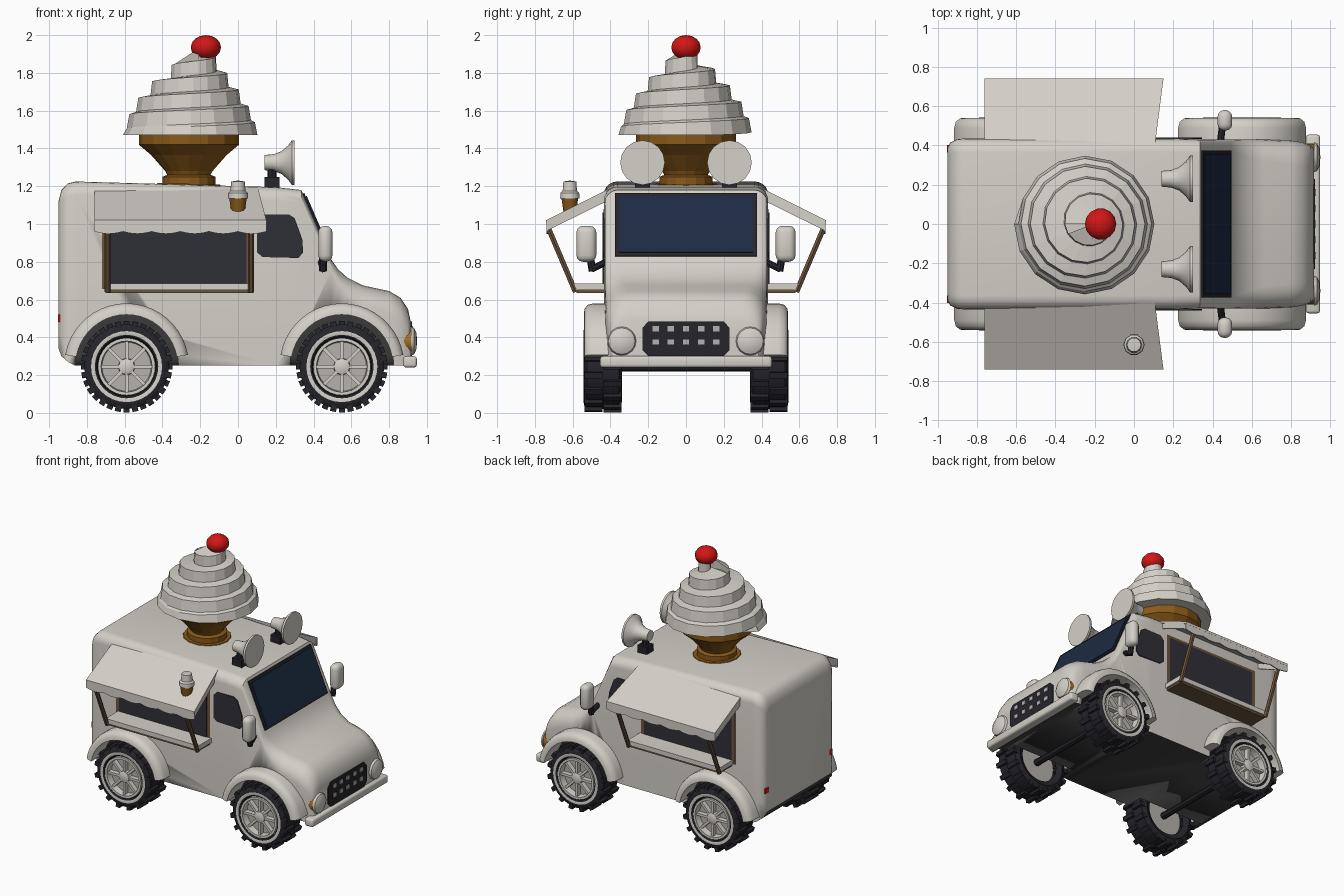
import bpy, bmesh, math
from mathutils import Vector as V, Matrix

cube = bpy.data.objects.get("Cube")
if cube:
    bpy.data.objects.remove(cube)

def paint(name, r, g, b):
    m = bpy.data.materials.new(name)
    m.use_nodes = True
    m.diffuse_color = (r, g, b, 1)
    m.node_tree.nodes["Principled BSDF"].inputs["Base Color"].default_value = (r, g, b, 1)
    return m

WHITE = paint("cream white", .66, .63, .58)
NAVY = paint("navy glass", .012, .024, .055)
DARK = paint("dark glass", .028, .028, .038)
RUBBER = paint("rubber", .018, .018, .024)
CARAMEL = paint("caramel wafer", .25, .1, .01)
WOOD = paint("brown wood", .15, .09, .045)
RED = paint("cherry red", .65, .008, .008)
SILVER = paint("wheel grey", .46, .44, .42)
UNDER = paint("underside grey", .045, .045, .045)
AMBER = paint("amber", .38, .16, .02)

def finish(name, bm, *mats, smooth=False):
    bmesh.ops.recalc_face_normals(bm, faces=bm.faces)
    me = bpy.data.meshes.new(name)
    bm.to_mesh(me)
    bm.free()
    ob = bpy.data.objects.new(name, me)
    bpy.context.collection.objects.link(ob)
    for m in mats:
        me.materials.append(m)
    if smooth:
        bpy.ops.object.select_all(action='DESELECT')
        ob.select_set(True)
        bpy.context.view_layer.objects.active = ob
        bpy.ops.object.shade_smooth_by_angle(angle=math.radians(40))
    return ob

def slab(name, pts, push, mat):
    bm = bmesh.new()
    f = bm.faces.new([bm.verts.new(p) for p in pts])
    ext = bmesh.ops.extrude_face_region(bm, geom=[f], use_keep_orig=True)
    bmesh.ops.translate(bm, verts=[g for g in ext["geom"] if isinstance(g, bmesh.types.BMVert)], vec=push)
    finish(name, bm, mat)

def block(bm, place, size, spin=Matrix()):
    bmesh.ops.create_cube(bm, size=1, matrix=spin @ Matrix.Translation(place) @ Matrix.Diagonal((*size, 1)))

def box(name, lo, hi, mat, bevel=0):
    bm = bmesh.new()
    lo, hi = V(lo), V(hi)
    block(bm, (lo + hi) / 2, [abs(c) for c in hi - lo])
    if bevel:
        bmesh.ops.bevel(bm, geom=bm.edges[:], offset=bevel, segments=3, profile=.5, affect='EDGES')
    finish(name, bm, mat, smooth=bevel > 0)

def skin(bm, a, b, mat=0):
    """Join two vertex rings; a ring of one vertex is a tip."""
    n = max(len(a), len(b))
    for i in range(n):
        j = i + 1
        quad = [a[i % len(a)], a[j % len(a)], b[j % len(b)], b[i % len(b)]]
        bm.faces.new(list(dict.fromkeys(quad))).material_index = mat

def lathe(name, profile, at, axis, n, mats, rule=lambda j: 0, smooth=True):
    """Spin (radius, height) pairs about an axis; rule gives each band's material."""
    bm = bmesh.new()
    rot = Matrix.Translation(at) @ V((0, 0, 1)).rotation_difference(V(axis)).to_matrix().to_4x4()
    turns = [math.tau * i / n for i in range(n)]
    rings = [[bm.verts.new(rot @ V((r * math.cos(a), r * math.sin(a), h))) for a in (turns if r else [0])]
             for r, h in profile]
    for j, (a, b) in enumerate(zip(rings, rings[1:])):
        skin(bm, a, b, rule(j))
    return finish(name, bm, *mats, smooth=smooth)

def bar(name, p, q, r, mat, n=8):
    d = V(q) - V(p)
    return lathe(name, [(0, 0), (r, 0), (r, d.length), (0, d.length)], p, d, n, [mat])

# Body shell: rounded sections (x, bottom, top, half width, corner radius)
stations = [(-.95, .34, 1.12, .385, .05), (-.935, .3, 1.18, .415, .06), (-.9, .27, 1.215, .432, .07),
            (-.86, .25, 1.225, .435, .07), (.2, .25, 1.195, .435, .07), (.335, .25, 1.18, .43, .07),
            (.495, .25, .81, .43, .05), (.53, .25, .76, .43, .07), (.58, .25, .715, .43, .09),
            (.66, .25, .675, .43, .11), (.8, .25, .645, .425, .12), (.86, .25, .61, .415, .12),
            (.9, .25, .55, .4, .1), (.915, .26, .48, .385, .08)]
bm = bmesh.new()
loops = []
for x, lo, hi, w, r in stations:
    arc = [math.pi / 2 * k / 5 for k in range(6)]
    half = [(w, lo), (w, .42)] + [(w - r + r * math.cos(a), hi - r + r * math.sin(a)) for a in arc]
    loops.append([bm.verts.new((x, y, z)) for y, z in half + [(-y, z) for y, z in reversed(half)]])
for a, b in zip(loops, loops[1:]):
    skin(bm, a, b)
for end in (loops[0], loops[-1]):
    bm.faces.new(end)
for f in bm.faces:
    f.material_index = int(f.calc_center_median().z < .34 and abs(f.normal.z) > .9 or len(set(v.co.z < .345 for v in f.verts)) == 1 and all(v.co.z < .345 for v in f.verts))
body = finish("body", bm, WHITE, UNDER, smooth=True)

# Wheel wells
AXLES = {"rear": -.59, "front": .55}
for x in AXLES.values():
    for s in (1, -1):
        well = bar("well_cutter", (x, s * .31, .25), (x, s * .6, .25), .275, UNDER, 32)
        mod = body.modifiers.new("well", 'BOOLEAN')
        mod.object, mod.solver, mod.material_mode = well, 'EXACT', 'TRANSFER'
        bpy.context.view_layer.objects.active = body
        bpy.ops.object.modifier_apply(modifier="well")
        bpy.data.objects.remove(well)

def wheel(tag, x, s):
    c, out = V((x, s * .44, .245)), V((0, s, 0))
    tyre = [(.15, -.08), (.19, -.1), (.224, -.085), (.224, .085), (.205, .1), (.188, .102),
            (.168, .102), (.158, .095), (.15, .03)]
    lathe(tag + "_tyre", tyre, c, out, 32, [RUBBER, WHITE], lambda j: int(j == 5))
    lathe(tag + "_hub_disc", [(0, -.05), (.152, -.05), (.152, .05), (0, .05)], c, out, 32, [SILVER])
    lathe(tag + "_rim", [(.152, .04), (.152, .1), (.135, .1), (.13, .05)], c, out, 32, [WHITE])
    lathe(tag + "_cap", [(.045, .05), (.042, .09), (.025, .097), (0, .097)], c, out, 12, [WHITE])
    spokes, tread = bmesh.new(), bmesh.new()
    for i in range(32):
        spin = Matrix.Translation(c) @ Matrix.Rotation(math.tau * i / 32, 4, 'Y')
        block(tread, (.222, s * (.05 if i % 2 else -.05), 0), (.04, .095, .032), spin)
        if i % 4 == 0:
            block(spokes, (.085, s * .07, 0), (.11, .035, .018), spin)
    finish(tag + "_spokes", spokes, WHITE)
    finish(tag + "_tread", tread, RUBBER)

def fender(tag, x, s):
    bm = bmesh.new()
    section = [(.27, .38), (.33, .38), (.33, .49), (.322, .52), (.3, .538), (.27, .54)]
    angles = [math.radians(10 + 8 * k) for k in range(21)]
    rings = [[bm.verts.new((x + r * math.cos(a), s * y, .25 + r * math.sin(a))) for r, y in section] for a in angles]
    for a, b in zip(rings, rings[1:]):
        skin(bm, a, b)
    for end in (rings[0], rings[-1]):
        bm.faces.new(end)
    finish(tag + "_fender", bm, WHITE, smooth=True)

for end, x in AXLES.items():
    bar(end + "_axle", (x, -.4, .245), (x, .4, .245), .025, RUBBER)
    for side, s in (("left", 1), ("right", -1)):
        wheel(f"{end}_{side}", x, s)
        fender(f"{end}_{side}", x, s)

# Windscreen on the slanted front
down, ahead = V((.16, 0, -.37)).normalized(), V((.37, 0, .16)).normalized()
for name, y, a, b, lift, mat in (("windscreen_frame", .375, .02, .385, 0, RUBBER),
                                 ("windscreen_glass", .355, .04, .365, .006, NAVY)):
    top, low = [V((.335, 0, 1.18)) + down * d + ahead * lift for d in (a, b)]
    side = V((0, y, 0))
    slab(name, [top - side, top + side, low + side, low - side], ahead * .008, mat)

for side, s in (("left", 1), ("right", -1)):
    def at(x, y, z):
        return V((x, s * y, z))
    out = V((0, s * .008, 0))
    # Serving hatch, cab window and shelf
    box(side + "_hatch_frame", at(-.72, .43, .655), at(.07, .438, 1.08), WOOD)
    box(side + "_hatch_glass", at(-.69, .43, .68), at(.045, .442, 1.06), DARK)
    cab = [(.1, .85), (.13, .825), (.32, .82), (.345, .85), (.34, .92), (.3, 1.03), (.27, 1.05), (.13, 1.05), (.1, 1.02)]
    slab(side + "_cab_window", [at(x, .432, z) for x, z in cab], out, DARK)
    box(side + "_shelf", at(-.7, .42, .65), at(.08, .59, .685), WHITE)
    box(side + "_shelf_underside", at(-.69, .42, .635), at(.07, .58, .65), WOOD)
    # Awning: sheet, scalloped valance, side skirts, struts
    sheet = [at(-.76, .39, 1.195), at(.105, .39, 1.195), at(.15, .74, 1.02), at(-.76, .74, 1.02)]
    slab(side + "_awning", sheet, V((0, 0, -.018)), WHITE)
    edge = [at(-.76, .738, 1.015), at(.15, .738, 1.015)]
    edge += [at(.15 - .91 * k / 36, .738, .96 - .012 * abs(math.sin(math.pi * k / 6))) for k in range(37)]
    slab(side + "_valance", edge, -out, WHITE)
    for tag, x0, x1, push, strut in (("rear", -.76, -.76, .01, -.69), ("front", .105, .145, -.01, .07)):
        skirt = [at(x0, .42, 1.175), at(x1, .735, 1.015), at(x1, .735, .965), at(x0, .42, 1.12)]
        slab(f"{side}_{tag}_skirt", skirt, V((push, 0, 0)), WHITE)
        bar(f"{side}_{tag}_strut", at(strut, .725, .97), at(strut, .585, .64), .016, WOOD, 6)
    # Mirror
    box(side + "_mirror", at(.425, .475, .8), at(.5, .58, .99), WHITE, .034)
    bar(side + "_mirror_arm", at(.44, .42, .8), at(.45, .5, .76), .018, RUBBER)
    bar(side + "_mirror_stem", at(.45, .495, .75), at(.45, .515, .87), .02, RUBBER)
    # Roof horn
    bell = [(0, 0), (.04, 0), (.045, .05), (.06, .09), (.09, .125), (.118, .145), (.118, .16), (0, .16)]
    lathe(side + "_horn", bell, at(.14, .23, 1.325), (1, 0, 0), 16, [WHITE])
    box(side + "_horn_foot", at(.14, .19, 1.18), at(.22, .27, 1.25), RUBBER)
    bar(side + "_horn_post", at(.18, .23, 1.23), at(.18, .23, 1.3), .025, RUBBER)
    # Lamps
    bar(side + "_lamp_ring", at(.88, .34, .38), at(.925, .34, .38), .069, AMBER, 16)
    lens = [(.06, 0), (.076, .005), (.07, .02), (.045, .032), (0, .037)]
    lathe(side + "_headlamp", lens, at(.912, .34, .38), (1, 0, 0), 16, [WHITE])
    box(side + "_tail_lamp", at(-.952, .365, .48), at(-.93, .402, .52), RED)

# Grille and bumper
corners = [(.23, .33), (.2, .3), (-.2, .3), (-.23, .33), (-.23, .45), (-.2, .485), (.2, .485), (.23, .45)]
slab("grille", [V((.91, y, z)) for y, z in corners], V((.012, 0, 0)), RUBBER)
studs = bmesh.new()
for z in (.375, .445):
    for k in range(-2, 3):
        block(studs, (.923, k * .08, z), (.008, .034, .028))
finish("grille_studs", studs, SILVER)
box("bumper", (.875, -.455, .24), (.947, .455, .3), WHITE, .015)

# Wafer cone on the roof
foot = (-.26, 0, 1.205)
lathe("cone_spill", [(0, 0), (.17, 0), (.165, .008), (0, .008)], foot, (.03, 0, 1), 14, [CARAMEL], smooth=False)
cone = [(.14, 0), (.14, .045), (.115, .055), (.125, .075), (.2, .16), (.265, .215), (.265, .28), (0, .28)]
lathe("wafer_cone", cone, foot, (0, 0, 1), 16, [CARAMEL], smooth=False)

# Whipped swirl: one continuous stepped spiral
N, TURNS = 16, 5
bm = bmesh.new()
low, high = [], []
for i in range(N * TURNS + 1):
    t, a = i / N, math.tau * i / N + math.pi
    r, z = .36 * (1 - (t / 5.3) ** 1.7), 1.465 + .087 * t
    cx = -.25 + .075 * (t / TURNS) ** 4
    for ring, rr, zz in ((low, r, max(1.47, z - .045)), (high, r * .96, z + .03)):
        ring.append(bm.verts.new((cx + rr * math.cos(a), rr * math.sin(a), zz)))
for i in range(N * TURNS):
    bm.faces.new([low[i], low[i + 1], high[i + 1], high[i]])
    if i + N + 1 < len(low):
        bm.faces.new([high[i], high[i + 1], low[i + N + 1], low[i + N]])
bm.faces.new(low[:N])
bm.faces.new(high[-N:])
finish("ice_cream_swirl", bm, WHITE)

# Cherry, and a small sample cone standing on the right awning
lathe("cherry", [(.08 * math.sin(math.pi * k / 8) if 0 < k < 8 else 0, -.065 * math.cos(math.pi * k / 8))
                 for k in range(9)], (-.17, 0, 1.935), (0, 0, 1), 14, [RED])
spot = (0, -.615, 1.06)
lathe("sample_cup", [(0, 0), (.035, 0), (.047, .08), (0, .08)], spot, (0, 0, 1), 10, [CARAMEL])
lathe("sample_scoop", [(0, .075), (.054, .075), (.052, .105), (.04, .115), (.036, .165), (0, .17)], spot, (0, 0, 1), 10, [WHITE])
